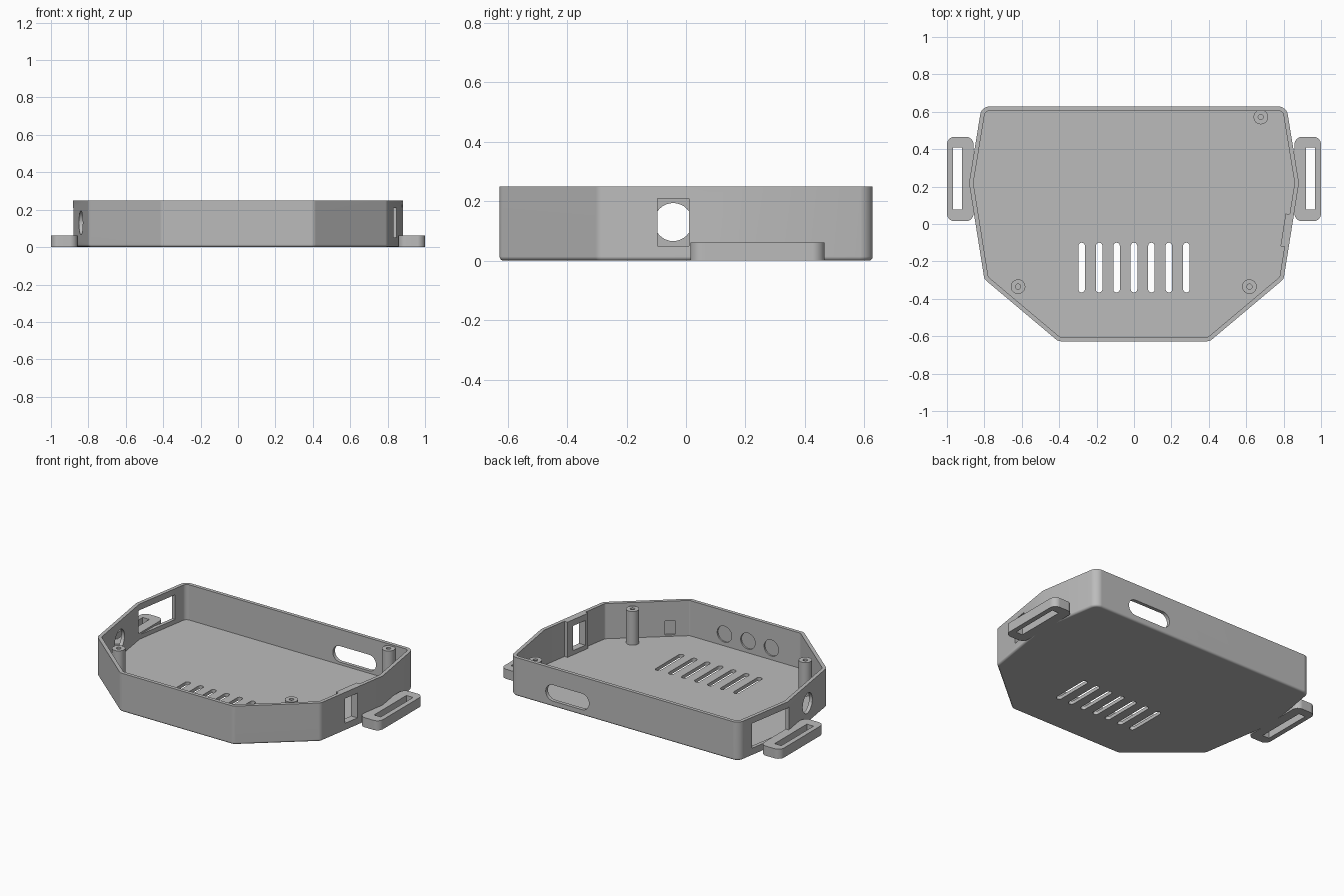
import bpy, bmesh, math
from mathutils import Matrix, Vector

if "Cube" in bpy.data.objects:
    bpy.data.objects.remove(bpy.data.objects["Cube"], do_unlink=True)

grey = bpy.data.materials.new("plain grey plastic")
grey.use_nodes = True
colour = (0.5, 0.5, 0.5, 1)
grey.diffuse_color = colour
grey.node_tree.nodes["Principled BSDF"].inputs["Base Color"].default_value = colour


def rounded(points, radii, steps=6):
    """Outline with each corner replaced by a smooth curve."""
    out = []
    for i, (p, r) in enumerate(zip(points, radii)):
        p = Vector(p)
        a = (Vector(points[i - 1]) - p).normalized()
        b = (Vector(points[(i + 1) % len(points)]) - p).normalized()
        if r <= 0:
            out.append(p)
            continue
        half = a.angle(b) / 2
        centre = p + (a + b).normalized() * (r / math.sin(half))
        t = r / math.tan(half)
        start, end = p + a * t - centre, p + b * t - centre
        for k in range(steps + 1):
            f = k / steps
            out.append(centre + start.lerp(end, f).normalized() * r)
    return out


def inset(points, d):
    """Move every side of a counter-clockwise outline inward by d."""
    out = []
    for i, p in enumerate(points):
        p = Vector(p)
        e1 = (p - Vector(points[i - 1])).normalized()
        e2 = (Vector(points[(i + 1) % len(points)]) - p).normalized()
        n1, n2 = Vector((-e1.y, e1.x)), Vector((-e2.y, e2.x))
        out.append(p + (n1 + n2) * (d / (1 + n1.dot(n2))))
    return out


def rect(x0, x1, y0, y1, r=0.0):
    return rounded([(x0, y0), (x1, y0), (x1, y1), (x0, y1)], [r] * 4)


def disc(x, y, r, n=32):
    return [(x + r * math.cos(math.tau * k / n), y + r * math.sin(math.tau * k / n))
            for k in range(n)]


def prism(name, outline, z0, z1, matrix=None, base_bevel=0.0):
    bm = bmesh.new()
    base = bm.faces.new([bm.verts.new((p[0], p[1], z0)) for p in outline])
    ext = bmesh.ops.extrude_face_region(bm, geom=[base], use_keep_orig=True)
    bmesh.ops.translate(bm, vec=(0, 0, z1 - z0),
                        verts=[g for g in ext["geom"] if isinstance(g, bmesh.types.BMVert)])
    bmesh.ops.recalc_face_normals(bm, faces=bm.faces)
    if base_bevel:
        bmesh.ops.bevel(bm, geom=list(base.edges), offset=base_bevel, segments=4,
                        profile=0.5, affect="EDGES")
    if matrix:
        bm.transform(matrix)
    mesh = bpy.data.meshes.new(name)
    bm.to_mesh(mesh)
    bm.free()
    mesh.materials.append(grey)
    obj = bpy.data.objects.new(name, mesh)
    bpy.context.collection.objects.link(obj)
    return obj


def apply_boolean(obj, tool, operation="DIFFERENCE"):
    """Combine a tool solid with the part, then discard the tool."""
    tool.hide_render = True
    mod = obj.modifiers.new("combine", "BOOLEAN")
    mod.object, mod.operation, mod.solver = tool, operation, "EXACT"
    bpy.context.view_layer.update()
    result = bpy.data.meshes.new_from_object(
        obj.evaluated_get(bpy.context.evaluated_depsgraph_get()))
    obj.modifiers.clear()
    obj.data = result
    bpy.data.objects.remove(tool, do_unlink=True)


def on_wall(x, y, z, degrees):
    """Frame with its depth axis facing through a wall; 0 degrees is the front."""
    return (Matrix.Translation((x, y, z)) @ Matrix.Rotation(math.radians(degrees), 4, "Z")
            @ Matrix.Rotation(math.pi / 2, 4, "X"))


# Open tray with eight walls
half = [(0.405, -0.627), (0.80, -0.295), (0.882, 0.22), (0.815, 0.628)]
corners = half + [(-x, y) for x, y in reversed(half)]
radii = [0.04, 0.04, 0.0, 0.05]
radii += radii[::-1]
wall, floor, height = 0.023, 0.022, 0.25
tray = prism("tray", rounded(corners, radii), 0, height, base_bevel=0.014)
inner_outline = rounded(inset(corners, wall), [max(r - wall, 0) for r in radii])
apply_boolean(tray, prism("cavity", inner_outline, floor, height + 0.1))

# Thickened pad inside the left wall, around the switch opening
wall_turn = math.degrees(math.atan2(0.515, 0.082))
pad = prism("switch_pad", rect(-0.088, 0.088, floor - 0.01 - 0.125, 0.125), -0.01, 0.012,
            on_wall(0.807, -0.033, 0.125, wall_turn))
apply_boolean(tray, pad, "UNION")

# Floor vents
for i in range(-3, 4):
    x = i * 0.0933
    apply_boolean(tray, prism("vent", rect(x - 0.0175, x + 0.0175, -0.366, -0.1, 0.0174),
                              -0.1, 0.1))

# Openings through the walls
openings = [
    (rect(-0.0525, 0.0525, -0.08, 0.08), on_wall(0.83, -0.043, 0.13, 90)),
    (disc(0, 0, 0.064), on_wall(-0.83, -0.043, 0.13, 90)),
    (rect(-0.155, 0.155, -0.08, 0.08), on_wall(-0.85, 0.36, 0.13, 90)),
    (rect(-0.155, 0.155, -0.052, 0.052, 0.051), on_wall(0.41, 0.62, 0.09, 0)),
]
for outline, frame in openings:
    apply_boolean(tray, prism("opening", outline, -0.1, 0.1, frame))

# Shallow recesses on the inside of the front and front-left walls
for i in range(-1, 2):
    apply_boolean(tray, prism("round_recess", disc(0, 0, 0.052), -0.01, 0.01,
                              on_wall(-0.02 + i * 0.168, -0.604, 0.098, 0)))
diagonal_turn = math.degrees(math.atan2(0.332, 0.395))
apply_boolean(tray, prism("square_recess", rect(-0.03, 0.03, -0.046, 0.046), -0.01, 0.01,
                          on_wall(0.485, -0.53, 0.078, diagonal_turn)))
parts = [tray]

# Screw posts
for name, x, y in (("back_left_post", 0.678, 0.572), ("front_left_post", 0.617, -0.335),
                   ("front_right_post", -0.62, -0.335)):
    post = prism(name, disc(x, y, 0.039), floor - 0.01, 0.24)
    apply_boolean(post, prism("screw_hole", disc(x, y, 0.014, 16), 0.08, 0.3))
    parts.append(post)

# Strap loops on both sides
for name, side in (("left_strap_loop", 1), ("right_strap_loop", -1)):
    def span(a, b):
        return sorted((side * a, side * b))
    loop = prism(name, rect(*span(0.858, 1.0), 0.015, 0.466, 0.04), 0, 0.062)
    apply_boolean(loop, prism("strap_slot", rect(*span(0.92, 0.968), 0.078, 0.408), -0.1, 0.2))
    parts.append(loop)

# Smooth curved corners while flat faces stay crisp
for obj in parts:
    bpy.ops.object.select_all(action="DESELECT")
    obj.select_set(True)
    bpy.context.view_layer.objects.active = obj
    bpy.ops.object.shade_smooth_by_angle(angle=math.radians(30))
    weighted = obj.modifiers.new("flat walls", "WEIGHTED_NORMAL")
    weighted.keep_sharp = True
